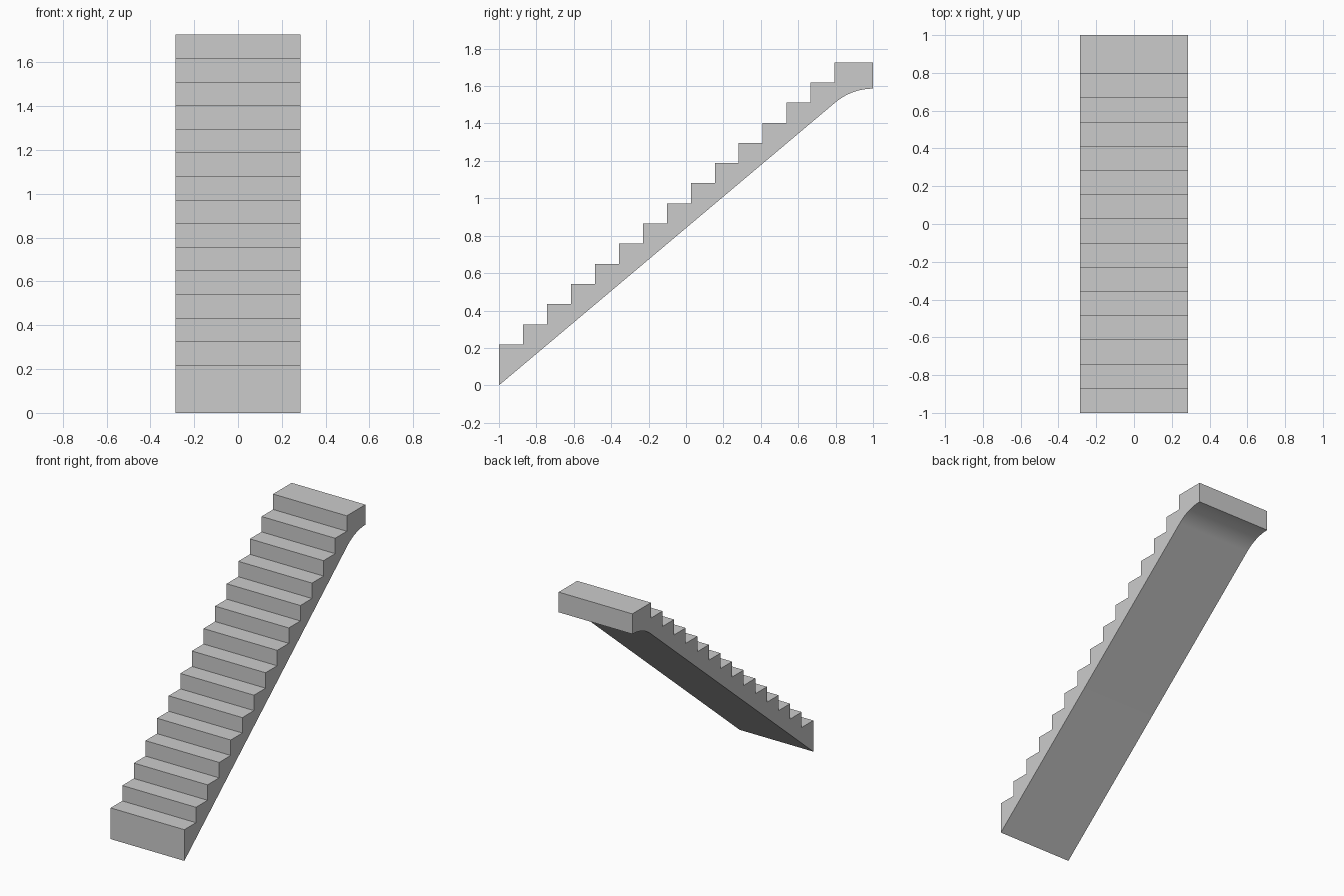
import bpy, bmesh, math

if "Cube" in bpy.data.objects:
    bpy.data.objects.remove(bpy.data.objects["Cube"])

STEPS, RUN, RISE = 15, 0.1282, 0.1078
FIRST, HALF_W = 0.218, 0.285
SOFFIT_END = 1.586
SLOPE = math.atan2(RISE, RUN)

# stepped upper side of the profile (y, z)
profile = [(-1.0, 0.0)]
for i in range(STEPS):
    z = FIRST + i * RISE
    y0 = -1 + i * RUN
    y1 = 1.0 if i == STEPS - 1 else y0 + RUN
    profile += [(y0, z), (y1, z)]

# underside: arc levelling out below the landing, tangent to the slope
m, t = math.tan(SLOPE), math.tan(SLOPE / 2)
y_tan = (SOFFIT_END - m - t) / (m - t)
radius = (1 - y_tan) / math.sin(SLOPE)
SEG = 16
for i in range(SEG + 1):
    a = SLOPE * i / SEG
    profile.append((1 - radius * math.sin(a),
                    SOFFIT_END - radius * (1 - math.cos(a))))

# extrude the profile across the width
bm = bmesh.new()
face = bm.faces.new([bm.verts.new((-HALF_W, y, z)) for y, z in profile])
ext = bmesh.ops.extrude_face_region(bm, geom=[face])
verts = [g for g in ext["geom"] if isinstance(g, bmesh.types.BMVert)]
bmesh.ops.translate(bm, verts=verts, vec=(2 * HALF_W, 0, 0))
bmesh.ops.recalc_face_normals(bm, faces=bm.faces)
mesh = bpy.data.meshes.new("stair_flight")
bm.to_mesh(mesh)
bm.free()

stairs = bpy.data.objects.new("stair_flight", mesh)
bpy.context.collection.objects.link(stairs)
bpy.context.view_layer.objects.active = stairs
stairs.select_set(True)
bpy.ops.object.shade_smooth_by_angle(angle=math.radians(30))
